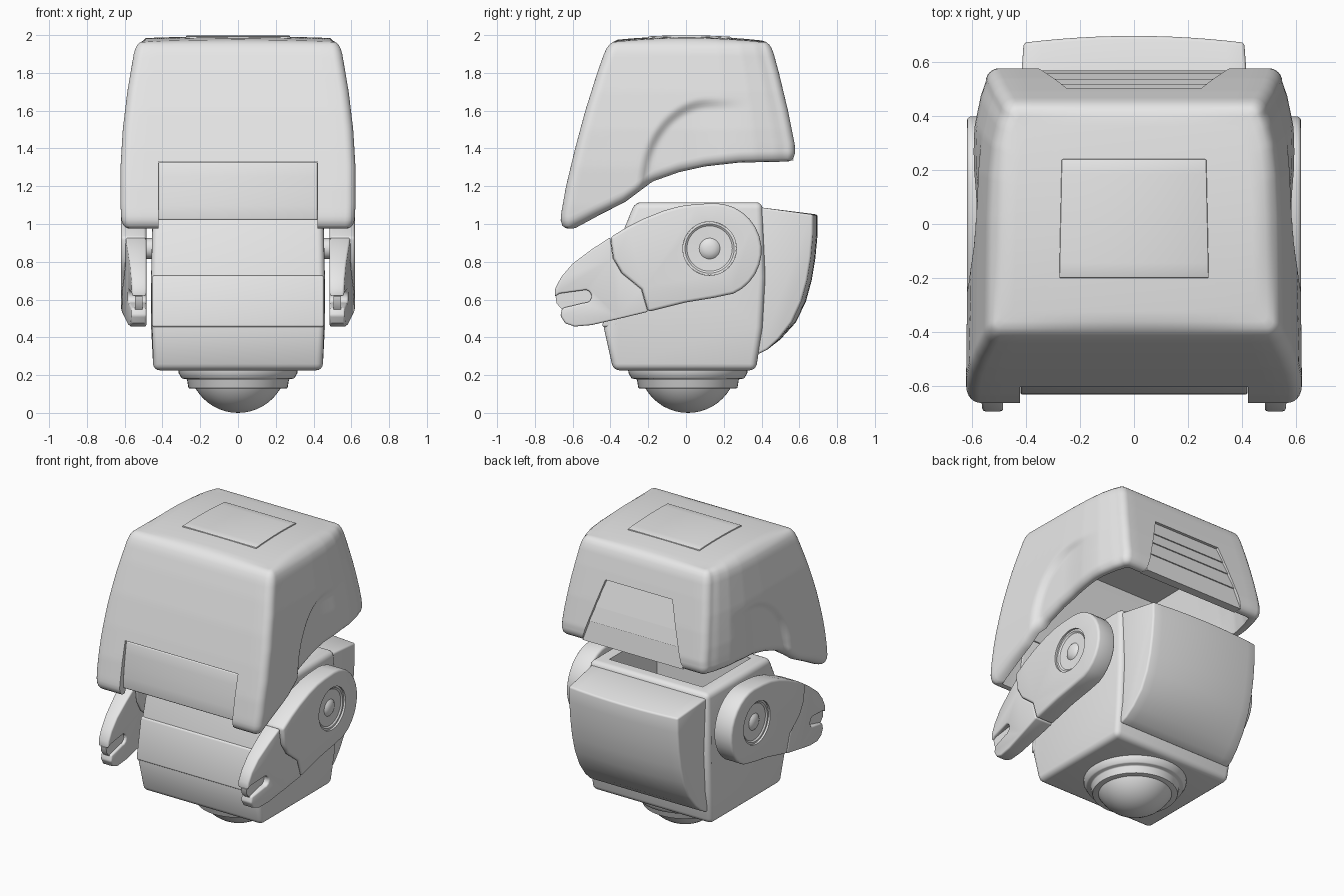
import bpy, bmesh, math
from mathutils import Matrix

if "Cube" in bpy.data.objects:
    bpy.data.objects.remove(bpy.data.objects["Cube"])

grey = bpy.data.materials.new("light grey")
grey.diffuse_color = (0.8, 0.8, 0.8, 1)
grey.use_nodes = True
grey.node_tree.nodes["Principled BSDF"].inputs["Base Color"].default_value = grey.diffuse_color


def make(name, bm):
    bmesh.ops.recalc_face_normals(bm, faces=bm.faces[:])
    me = bpy.data.meshes.new(name)
    bm.to_mesh(me)
    bm.free()
    me.materials.append(grey)
    ob = bpy.data.objects.new(name, me)
    bpy.context.collection.objects.link(ob)
    return ob


def active(ob):
    bpy.ops.object.select_all(action='DESELECT')
    ob.select_set(True)
    bpy.context.view_layer.objects.active = ob


def finish(ob, bevel=0.0, seg=3, angle=35):
    active(ob)
    if bevel:
        m = ob.modifiers.new("bevel", 'BEVEL')
        m.width, m.segments, m.limit_method = bevel, seg, 'ANGLE'
        m.angle_limit = math.radians(40)
        bpy.ops.object.modifier_apply(modifier="bevel")
    bpy.ops.object.shade_smooth_by_angle(angle=math.radians(angle))
    return ob


def cut(ob, cutter):
    active(ob)
    m = ob.modifiers.new("cut", 'BOOLEAN')
    m.operation, m.object, m.solver = 'DIFFERENCE', cutter, 'EXACT'
    bpy.ops.object.modifier_apply(modifier="cut")
    bpy.data.objects.remove(cutter)


def loft(name, rings):
    bm = bmesh.new()
    rows = [[bm.verts.new(p) for p in r] for r in rings]
    n = len(rows[0])
    for a, b in zip(rows, rows[1:]):
        for i in range(n):
            bm.faces.new((a[i], a[(i + 1) % n], b[(i + 1) % n], b[i]))
    bm.faces.new(rows[0][::-1])
    bm.faces.new(rows[-1])
    return make(name, bm)


def slab(name, prof, half, stations=(-1, 1), bow=lambda u, y, z: 0):
    """Side profile of (y, z) points carried across x; half(y, z) is the half width."""
    return loft(name, [[(u * half(y, z), y + bow(u, y, z), z) for y, z in prof] for u in stations])


def lathe(name, prof, matrix, n=48):
    rings = [[matrix @ v for v in
              [Matrix.Rotation(2 * math.pi * i / n, 3, 'Z') @ Matrix.Translation((r, 0, z)).translation
               for i in range(n)]] for r, z in prof]
    return loft(name, rings)


def table(pts, x):
    if x <= pts[0][0]:
        return pts[0][1]
    for (a, p), (b, q) in zip(pts, pts[1:]):
        if x <= b:
            return p + (q - p) * (x - a) / (b - a)
    return pts[-1][1]


def step(a, b, x):
    t = min(1, max(0, (x - a) / (b - a)))
    return t * t * (3 - 2 * t)


# ---- helmet: hollow lofted shell with a curved lower rim
front = [(.975, -.665), (1.05, -.662), (1.2, -.635), (1.4, -.587), (1.6, -.533), (1.8, -.47), (1.93, -.424), (2, -.40)]
back = [(1.33, .578), (1.42, .576), (1.6, .54), (1.8, .492), (1.9, .465), (2, .44)]
wide = [(.975, .615), (1.1, .622), (1.3, .622), (1.5, .610), (1.7, .586), (1.9, .552), (2, .535)]
rim = [(-1, .975), (-.53, 1.115), (-.28, 1.225), (-.03, 1.275), (.22, 1.305), (.55, 1.325), (1, 1.33)]
taper = [(-1, 1), (0, .99), (.4, .978), (.7, .955), (.9, .92), (1, .89)]

outline = []            # (sx, sy, ox, oy): place on the inner box plus corner offset direction
for sx, sy, k, n in ((1, -1, 0, 60), (1, 1, 1, 14), (-1, 1, 2, 60), (-1, -1, 3, 14)):
    a0 = (k - 1) * math.pi / 2
    for i in range(7):
        a = a0 + math.pi / 2 * i / 6
        outline.append((sx, sy, math.cos(a), math.sin(a)))
    ex, ey = ((1, 1), (-1, 1), (-1, -1), (1, -1))[k]
    a = a0 + math.pi / 2
    for i in range(1, n):
        t = i / n
        outline.append((sx + (ex - sx) * t, sy + (ey - sy) * t, math.cos(a), math.sin(a)))


def dome(x, y):
    return 1.994 - .026 * (y / .43) ** 2 - .010 * (x / .5) ** 2


def helmet_ring(height, inset, scale=1.0, on_dome=False, outer=True):
    pts = []
    for sx, sy, ox, oy in outline:
        z = height(table(rim, sy))
        yf, yb = table(front, z) + inset, table(back, z) - inset
        w = table(wide, z) * table(taper, sy) - inset
        r = max(.05 - inset, .02)
        x = sx * (w - r) + r * ox
        y = (yf + yb) / 2 + sy * ((yb - yf) / 2 - r) + r * oy
        if outer and abs(ox) > .99:      # arched hollow on each cheek, fading to the rear
            dy = min(0, y - .12) / .37
            d = math.hypot(dy, max(0, z - 1.2) / .47)
            x -= math.copysign(.03 * (1 - step(.86, 1.0, d)) * (1 - step(0, .36, y)), ox)
        x, y = x * scale, (y - .02) * scale + .02
        pts.append((x, y, dome(x, y) if on_dome else z))
    return pts


rings = [helmet_ring(lambda b: b + (1.84 - b) * t, .065, outer=False) for t in (1, .66, .33, .06)]
for dz, ins in ((.004, .06), (0, .042), (.004, .025), (.018, .009)):
    rings.append(helmet_ring(lambda b: b + dz, ins))
for i in range(41):
    rings.append(helmet_ring(lambda b: b + .045 + (1.90 - b - .045) * i / 40, 0))
for z, ins in ((1.93, .004), (1.95, .012), (1.964, .026)):
    rings.append(helmet_ring(lambda b: z, ins))
for s in (1, .9, .75, .5, .25, .05):
    rings.append(helmet_ring(lambda b: 1.97, .048, s, True))
helmet = loft("helmet", rings)

cut(helmet, slab("visor_cutter", [(-.85, .9), (-.4, .9), (-.4, 1.33), (-.85, 1.33)], lambda y, z: .422))
vent_half = lambda y, z: .25 + (1.75 - z) * .31
cut(helmet, slab("vent_cutter", [(.38, 1.25), (.75, 1.25), (.75, 1.75), (.38, 1.75)], vent_half))
finish(helmet, angle=40)

# visor panel set back in the front notch
zs = [1.02 + .308 * i / 4 for i in range(5)]
finish(slab("visor_panel", [(table(front, z) + .006 + .024 * (1.328 - z) / .308, z) for z in zs] +
            [(table(front, z) + .07, z) for z in zs[::-1]], lambda y, z: .421), .01)

# louvred vent in the rear
prof = []
for lo, hi in ((1.335, 1.47), (1.47, 1.57), (1.57, 1.65), (1.65, 1.748)):
    prof += [(table(back, lo) - .009, lo), (table(back, hi) - .016, hi - .001)]
finish(slab("rear_vent", prof + [(.43, 1.747), (.51, 1.335)], lambda y, z: vent_half(y, z) - .003), angle=12)

# hatch on the crown
ys = [-.2 + .44 * i / 8 for i in range(9)]
finish(slab("top_hatch", [(y, dome(0, y) + .005) for y in ys] + [(.24, 1.95), (-.2, 1.95)],
            lambda y, z: .273 - .02 * y, (-1, 1)), .005, 2)

# ---- body with an open top
body = slab("body", [(-.27, 1.115), (-.325, .98), (-.385, .73), (-.435, .45), (-.385, .225), (.37, .225),
                     (.405, .45), (.42, .72), (.405, 1.115)],
            lambda y, z: table([(.225, .448), (.45, .46), (.9, .46), (1.115, .445)], z))
finish(body, .035, 4)
cut(body, slab("neck_cutter", [(-.19, .8), (.32, .8), (.32, 1.3), (-.19, 1.3)], lambda y, z: .35))
finish(body)
finish(slab("belly_panel", [(-.395, .727), (-.444, .455), (-.36, .455), (-.32, .727)], lambda y, z: .455), .012)

# ---- backpack with a bowed rear face
finish(slab("backpack", [(.38, 1.09), (.672, 1.05), (.672, .95), (.66, .82), (.64, .70), (.61, .59), (.56, .48),
                         (.49, .39), (.43, .335), (.38, .31)],
            lambda y, z: table([(.4, .43), (.55, .412), (.7, .408)], y),
            [i / 6 - 1 for i in range(13)],
            lambda u, y, z: .025 * (1 - u * u) * step(.4, .6, y)), .012)

# ---- ball foot and its stepped collar
finish(lathe("foot_collar", [(.20, .13), (.262, .13), (.27, .178), (.298, .182), (.314, .21), (.32, .25),
                             (.20, .25)], Matrix.Translation((0, .01, 0))), .005, 2)
bm = bmesh.new()
bmesh.ops.create_uvsphere(bm, u_segments=48, v_segments=24, radius=.26, matrix=Matrix.Translation((0, .01, .26)))
finish(make("foot_ball", bm))

# ---- arms, one per side
joint = [(-.40, .93), (-.385, .82), (-.34, .74), (-.235, .655), (-.20, .535)]
shoulder = [(.15 + .25 * math.cos(math.radians(a)), .86 + .25 * math.sin(math.radians(a)))
            for a in range(-66, 91, 12)]
upper = joint + [(0, .585), (.15, .61)] + shoulder + [(.05, 1.105), (-.03, 1.095), (-.12, 1.07), (-.22, 1.03),
                                                      (-.31, .985)]
slot = [(-.535 + .035 * math.cos(math.radians(a)), .617 + .035 * math.sin(math.radians(a)))
        for a in range(80, -101, -30)]
hand = [(y - .001, z) for y, z in joint[::-1]] + [(-.5, .865), (-.6, .79), (-.66, .72), (-.692, .66), (-.695, .615),
        (-.67, .632)] + slot + [(-.655, .555), (-.665, .515), (-.64, .475), (-.59, .457), (-.5, .465), (-.36, .497)]
tongue = [(-.69, .615), (-.67, .64), (-.52, .665), (-.485, .617), (-.52, .575), (-.655, .545), (-.685, .58)]


def plate(name, prof, side, outer, inner=.485):
    return loft(name, [[(side * inner, y, z) for y, z in prof], [(side * outer(y), y, z) for y, z in prof]])


for side, tag in ((1, "right"), (-1, "left")):
    axle = Matrix.Translation((0, .125, .87)) @ Matrix.Rotation(side * math.pi / 2, 4, 'Y')
    arm = finish(plate(tag + "_arm", upper, side, lambda y: .619), .016)
    cut(arm, lathe("socket_cutter", [(.142, .585), (.142, .7)], axle))
    finish(arm)
    finish(plate(tag + "_claw", hand, side, lambda y: .618 - .115 * max(0, -.2 - y)), .01)
    finish(plate(tag + "_claw_tongue", tongue, side, lambda y: .545, .505))
    finish(lathe(tag + "_shoulder_disc", [(.1415, .58), (.1415, .606), (.13, .606), (.12, .598), (.055, .596),
                                          (.045, .605), (.03, .612), (.012, .615)], axle))
    finish(lathe(tag + "_axle", [(.055, .40), (.055, .52)], axle))
